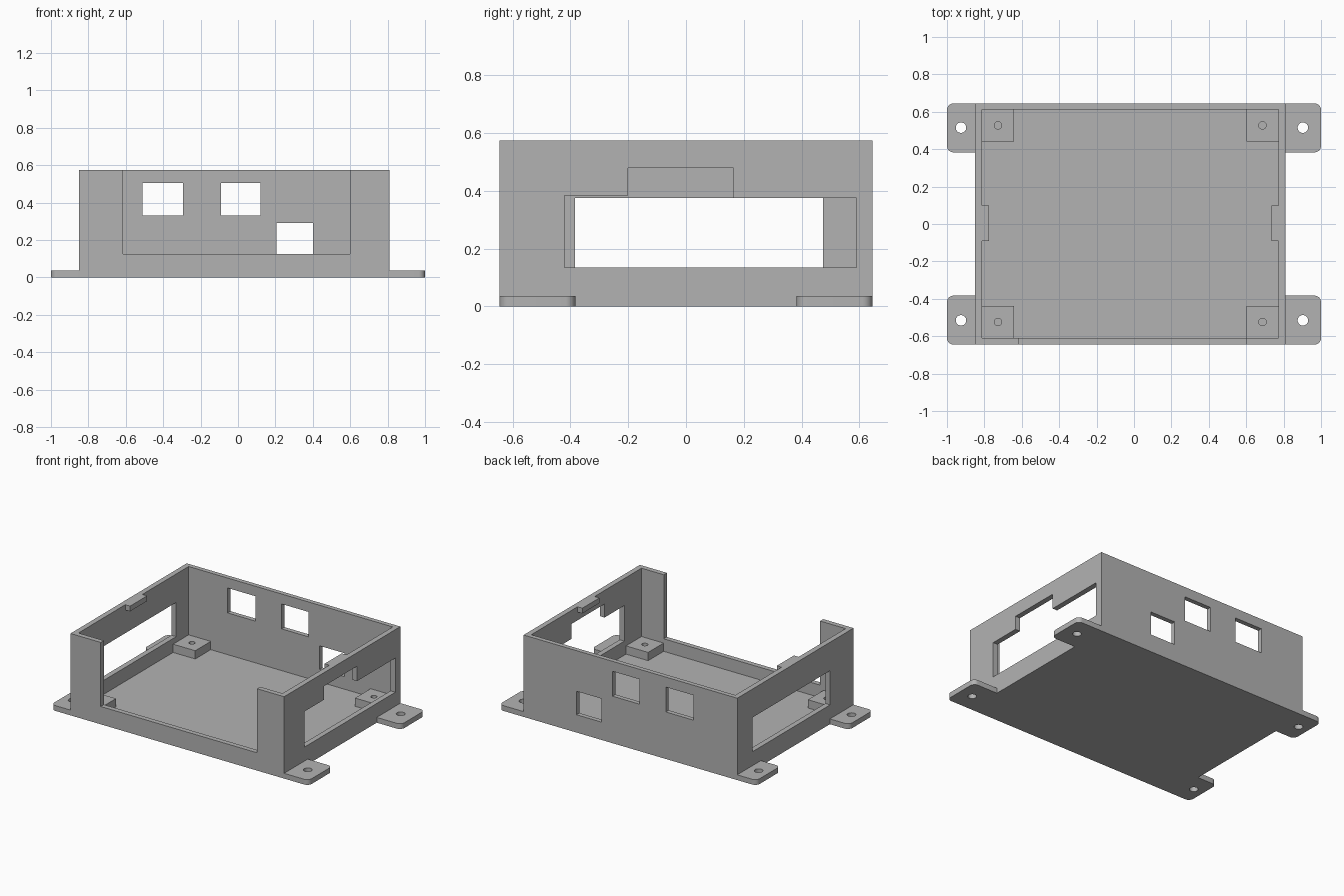
import bpy, bmesh, math
from mathutils import Vector

cube = bpy.data.objects.get("Cube")
if cube:
    bpy.data.objects.remove(cube, do_unlink=True)

grey = bpy.data.materials.new("plain grey")
grey.use_nodes = True
COLOUR = (0.45, 0.45, 0.45, 1)
grey.diffuse_color = COLOUR
grey.node_tree.nodes["Principled BSDF"].inputs["Base Color"].default_value = COLOUR

# Main dimensions
LEFT, RIGHT, DEPTH, TOP = 0.81, -0.85, 0.645, 0.575
FLOOR, WALL = 0.037, 0.037
IN_L, IN_R, IN_F, IN_B = LEFT - WALL, RIGHT + WALL, -0.61, 0.613


def rect(a0, a1, b0, b1):
    return [(a0, b0), (a1, b0), (a1, b1), (a0, b1)]


def circle(cx, cy, r, n=32):
    return [(cx + r * math.cos(math.tau * i / n), cy + r * math.sin(math.tau * i / n))
            for i in range(n)]


def prism(name, prisms):
    """One object from extruded outlines: (outline, axis, low, high)."""
    place = {"X": lambda a, b, t: (t, a, b),
             "Y": lambda a, b, t: (a, t, b),
             "Z": lambda a, b, t: (a, b, t)}
    bm = bmesh.new()
    for outline, axis, lo, hi in prisms:
        low = [bm.verts.new(place[axis](a, b, lo)) for a, b in outline]
        high = [bm.verts.new(place[axis](a, b, hi)) for a, b in outline]
        bm.faces.new(low)
        bm.faces.new(high)
        for i in range(len(low)):
            j = (i + 1) % len(low)
            bm.faces.new((low[i], low[j], high[j], high[i]))
    bmesh.ops.recalc_face_normals(bm, faces=bm.faces)
    mesh = bpy.data.meshes.new(name)
    bm.to_mesh(mesh)
    bm.free()
    mesh.materials.append(grey)
    obj = bpy.data.objects.new(name, mesh)
    bpy.context.collection.objects.link(obj)
    return obj


def cut(obj, prisms):
    """Subtract each outline in turn, then bake the result."""
    cutters = []
    for p in prisms:
        cutter = prism("cutter", [p])
        cutter.hide_render = True
        mod = obj.modifiers.new("opening", "BOOLEAN")
        mod.operation, mod.solver, mod.object = "DIFFERENCE", "EXACT", cutter
        cutters.append(cutter)
    graph = bpy.context.evaluated_depsgraph_get()
    mesh = bpy.data.meshes.new_from_object(obj.evaluated_get(graph))
    obj.modifiers.clear()
    obj.data = mesh
    for c in cutters:
        bpy.data.objects.remove(c, do_unlink=True)


def smooth(obj):
    bpy.ops.object.select_all(action="DESELECT")
    obj.select_set(True)
    bpy.context.view_layer.objects.active = obj
    bpy.ops.object.shade_smooth_by_angle(angle=math.radians(30))


# Open tray with its wall openings
shell = prism("enclosure_shell", [(rect(RIGHT, LEFT, -DEPTH, DEPTH), "Z", 0, TOP)])
stepped = [(-0.42, 0.135), (0.59, 0.135), (0.59, 0.375), (0.165, 0.375),
           (0.165, 0.48), (-0.2, 0.48), (-0.2, 0.385), (-0.42, 0.385)]
openings = [
    (rect(IN_R, IN_L, IN_F, IN_B), "Z", FLOOR, 1),           # cavity
    (rect(-0.615, 0.6, 0.125, 1), "Y", -1, -0.5),            # front notch
    (rect(-0.51, -0.295, 0.33, 0.505), "Y", 0.5, 1),         # back windows
    (rect(-0.09, 0.12, 0.33, 0.505), "Y", 0.5, 1),
    (rect(0.205, 0.4, 0.125, 0.29), "Y", 0.5, 1),
    (stepped, "X", 0.7, 1),                                  # left side opening
    (rect(-0.385, 0.475, 0.135, 0.375), "X", -1, -0.7),      # right side opening
]
cut(shell, openings)

# Lid catches on the inside of both side walls
for name, x0, x1 in (("left_catch", IN_L - 0.037, IN_L), ("right_catch", IN_R, IN_R + 0.037)):
    prism(name, [(rect(x0, x1, -0.09, 0.1), "Z", TOP - 0.037, TOP)])

# Mounting ears with rounded outer corners, and corner posts with blind holes
for side, sx, wall, hole_x in (("left", 1, LEFT, 0.903), ("right", -1, RIGHT, -0.925)):
    for end, sy in (("front", -1), ("back", 1)):
        r = 0.035
        near, far = 0.383, DEPTH
        outline = [(wall, sy * near)]
        for cy, start in ((near + r, -90), (far - r, 0)):
            for k in range(9):
                a = math.radians(start + k * 90 / 8)
                outline.append((sx * (1 - r + r * math.cos(a)), sy * (cy + r * math.sin(a))))
        outline.append((wall, sy * far))
        ear = prism(f"{end}_{side}_ear", [(outline, "Z", 0, FLOOR)])
        cut(ear, [(circle(hole_x, sy * 0.515, 0.028), "Z", -1, 1)])
        smooth(ear)

        px = IN_L if sx > 0 else IN_R
        py = IN_B if sy > 0 else IN_F
        size = 0.172
        post = prism(f"{end}_{side}_post",
                     [(rect(*sorted((px, px - sx * size)), *sorted((py, py - sy * size))),
                       "Z", FLOOR, 0.095)])
        cut(post, [(circle(px - sx * size / 2, py - sy * size / 2, 0.02), "Z", 0.045, 1)])
        smooth(post)
